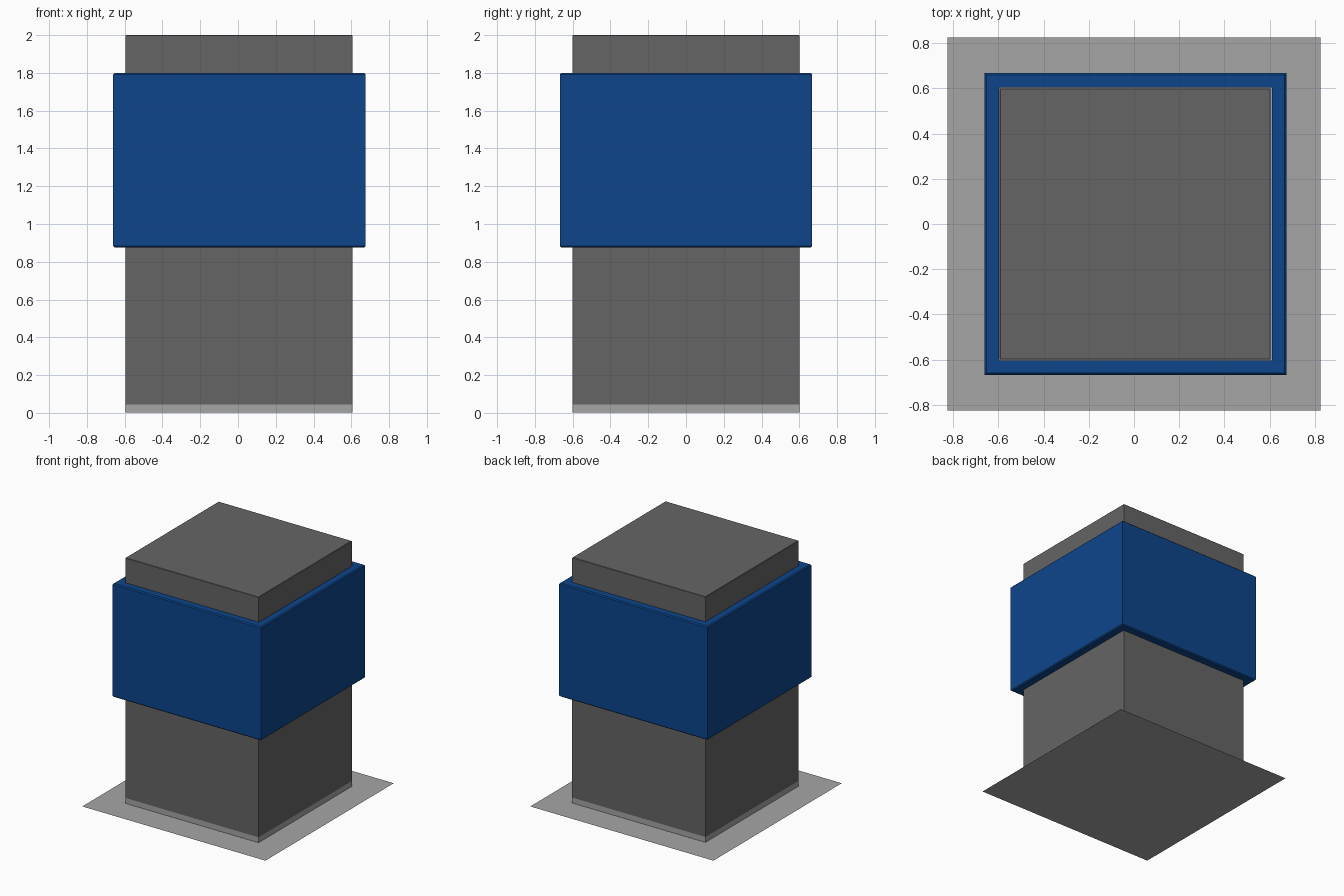
import bpy, bmesh

if "Cube" in bpy.data.objects:
    bpy.data.objects.remove(bpy.data.objects["Cube"])


def make_material(name, color):
    mat = bpy.data.materials.new(name)
    mat.diffuse_color = (*color, 1)
    mat.use_nodes = True
    mat.node_tree.nodes["Principled BSDF"].inputs["Base Color"].default_value = mat.diffuse_color
    return mat


def square_sweep(name, profile, center_x, mat, closed=False):
    """Sweep (half_width, z) points around a square; cap the ends unless closed."""
    bm = bmesh.new()
    rings = [[bm.verts.new((center_x + sx * h, sy * h, z))
              for sx, sy in ((-1, -1), (1, -1), (1, 1), (-1, 1))]
             for h, z in profile]
    pairs = list(zip(rings, rings[1:]))
    if closed:
        pairs.append((rings[-1], rings[0]))
    for a, b in pairs:
        for i in range(4):
            j = (i + 1) % 4
            bm.faces.new((a[i], a[j], b[j], b[i]))
    if not closed:
        bm.faces.new(rings[0][::-1])
        if len(rings) > 1:
            bm.faces.new(rings[-1])
        bmesh.ops.recalc_face_normals(bm, faces=bm.faces)
    mesh = bpy.data.meshes.new(name)
    bm.to_mesh(mesh)
    bm.free()
    obj = bpy.data.objects.new(name, mesh)
    mesh.materials.append(mat)
    bpy.context.collection.objects.link(obj)
    return obj


dark = make_material("dark grey", (0.13, 0.13, 0.13))
light = make_material("light grey", (0.38, 0.38, 0.38))
blue = make_material("blue", (0.004, 0.06, 0.26))

# square post with its pale foot strip
square_sweep("post", [(0.6, 0.045), (0.6, 1.997), (0.597, 2.0)], 0.005, dark)
square_sweep("foot_strip", [(0.6, 0.001), (0.6, 0.045)], 0.005, light)

# blue sleeve around the upper post, softened rims
square_sweep("sleeve", [(0.605, 0.875), (0.66, 0.875), (0.668, 0.883),
                        (0.668, 1.792), (0.66, 1.8), (0.605, 1.8)],
             0.007, blue, closed=True)

# thin ground sheet
bpy.ops.mesh.primitive_plane_add(size=1.65)
sheet = bpy.context.object
sheet.name = "base_sheet"
sheet.data.materials.append(light)
